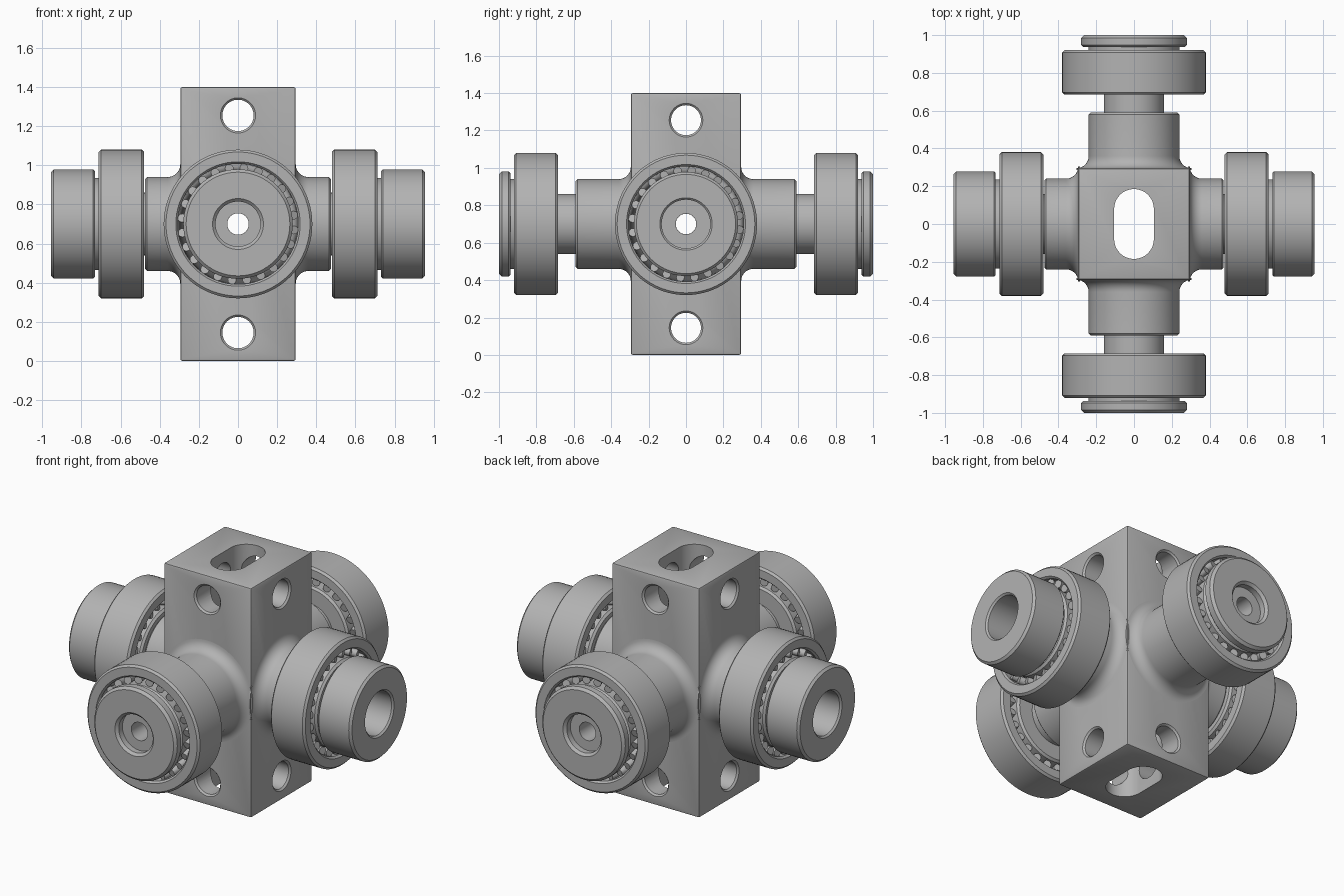
import bpy, bmesh
from math import pi, sin, cos, radians
from mathutils import Matrix, Vector

cube = bpy.data.objects.get("Cube")
if cube:
    bpy.data.objects.remove(cube, do_unlink=True)

steel = bpy.data.materials.new("grey steel")
steel.use_nodes = True
GREY = (0.45, 0.45, 0.45, 1)
steel.diffuse_color = GREY
steel.node_tree.nodes["Principled BSDF"].inputs["Base Color"].default_value = GREY

MID = 0.70      # height of the arm axes
HALF = 0.295    # half width of the block
BORE = 0.055


def finish(bm, name):
    """Turn a bmesh into a smooth-shaded steel object with sharp edges kept."""
    bmesh.ops.recalc_face_normals(bm, faces=bm.faces)
    mesh = bpy.data.meshes.new(name)
    bm.to_mesh(mesh)
    bm.free()
    mesh.materials.append(steel)
    mesh.shade_smooth()
    mesh.set_sharp_from_angle(angle=radians(30))
    obj = bpy.data.objects.new(name, mesh)
    bpy.context.collection.objects.link(obj)
    return obj


def frame(direction, height=MID):
    turn = Vector((0, 0, 1)).rotation_difference(Vector(direction))
    return Matrix.Translation((0, 0, height)) @ turn.to_matrix().to_4x4()


def lathe(name, profile, matrix, closed=True, steps=72):
    """Revolve (distance along axis, radius) points about the axis."""
    bm = bmesh.new()
    verts = [bm.verts.new((r, 0, t)) for t, r in profile]
    edges = [bm.edges.new(pair) for pair in zip(verts, verts[1:])]
    if closed:
        edges.append(bm.edges.new((verts[-1], verts[0])))
    bmesh.ops.spin(bm, geom=verts + edges, cent=(0, 0, 0), axis=(0, 0, 1),
                   angle=2 * pi, steps=steps, use_merge=True)
    bmesh.ops.remove_doubles(bm, verts=bm.verts, dist=1e-5)
    bm.transform(matrix)
    return finish(bm, name)


# Cutters: vertical slot, chamfered cross holes and the arm bores
bm = bmesh.new()
bmesh.ops.create_cone(bm, cap_ends=True, segments=48, radius1=0.105, radius2=0.105,
                      depth=2, matrix=Matrix.Rotation(pi / 48, 4, 'Z'))
for v in bm.verts:
    v.co.y += 0.08 if v.co.y > 0 else -0.08
    v.co.z += MID
cutters = [finish(bm, "slot_cutter")]


def hole(radius, direction, height):
    c = 0.01
    half = [(HALF + 0.1, 0), (HALF + 0.1, radius + c), (HALF, radius + c),
            (HALF - c, radius)]
    profile = half + [(-t, r) for t, r in reversed(half)]
    cutters.append(lathe("hole_cutter", profile, frame(direction, height), False, 48))


for axis in ((1, 0, 0), (0, 1, 0)):
    for z in (0.145, 1.255):
        hole(0.08, axis, z)
    hole(BORE, axis, MID)

# Central block
bm = bmesh.new()
bmesh.ops.create_cube(bm, size=1, matrix=Matrix.Translation((0, 0, MID))
                      @ Matrix.Diagonal((2 * HALF, 2 * HALF, 2 * MID, 1)))
bmesh.ops.bevel(bm, geom=bm.edges[:], offset=0.01, segments=2, profile=0.5, affect='EDGES')
block = finish(bm, "central_block")
for cutter in cutters:
    cutter.hide_render = True
    mod = block.modifiers.new("cut", 'BOOLEAN')
    mod.operation, mod.solver, mod.object = 'DIFFERENCE', 'EXACT', cutter
bpy.context.view_layer.update()
graph = bpy.context.evaluated_depsgraph_get()
result = bpy.data.meshes.new_from_object(block.evaluated_get(graph))
block.modifiers.clear()
block.data = result
result.shade_smooth()
result.set_sharp_from_angle(angle=radians(30))
for cutter in cutters:
    bpy.data.objects.remove(cutter, do_unlink=True)


def journal(side, m, shoulder, end):
    """Boss flared into the block, then a thinner shaft."""
    fil = 0.065
    flare = [(HALF + fil - fil * cos(a), 0.24 + fil - fil * sin(a))
             for a in (i * pi / 16 for i in range(9))]
    lathe(side + "_journal", [(0.285, BORE), (0.285, 0.24 + fil)] + flare
          + [(shoulder - 0.01, 0.24), (shoulder, 0.23), (shoulder, 0.16),
             (end, 0.16), (end, BORE)], m)


def bearing(side, m, a, b):
    """Outer race, inner race and skewed rollers between them."""
    c = 0.012
    lathe(side + "_outer_race", [(a, 0.318), (a, 0.38 - c), (a + c, 0.38), (b - c, 0.38),
                                 (b, 0.38 - c), (b, 0.318), (b - c, 0.308), (a + c, 0.308)], m)
    lathe(side + "_inner_race", [(a, 0.16), (a, 0.25), (a + c, 0.262), (b - c, 0.262),
                                 (b, 0.25), (b, 0.16)], m)
    bm = bmesh.new()
    count = 24
    for i in range(count):
        spot = (Matrix.Rotation(2 * pi * i / count, 4, 'Z')
                @ Matrix.Translation((0.285, 0, (a + b) / 2)) @ Matrix.Rotation(radians(18), 4, 'X'))
        bmesh.ops.create_cone(bm, cap_ends=True, segments=16, radius1=0.023, radius2=0.023,
                              depth=b - a - 0.035, matrix=m @ spot)
    finish(bm, side + "_rollers")


# Front and back arms: long boss, bearing and thin end cap
for side, d in (("front", (0, -1, 0)), ("back", (0, 1, 0))):
    m = frame(d)
    journal(side, m, 0.59, 0.925)
    bearing(side, m, 0.685, 0.92)
    lathe(side + "_end_cap", [(0.915, BORE), (0.915, 0.24), (0.938, 0.24), (0.938, 0.27),
                              (0.948, 0.28), (0.985, 0.28), (1.0, 0.265), (1.0, 0.13),
                              (0.985, 0.115), (0.95, 0.115), (0.95, BORE)], m)

# Left and right arms: short boss, bearing and deep bored hub
for side, d in (("left", (1, 0, 0)), ("right", (-1, 0, 0))):
    m = frame(d)
    journal(side, m, 0.475, 0.7)
    bearing(side, m, 0.48, 0.712)
    lathe(side + "_hub", [(0.7, BORE), (0.7, 0.235), (0.732, 0.235), (0.732, 0.27),
                          (0.74, 0.278), (0.942, 0.278), (0.955, 0.265), (0.955, 0.14),
                          (0.945, 0.13), (0.715, 0.13), (0.715, BORE)], m)
